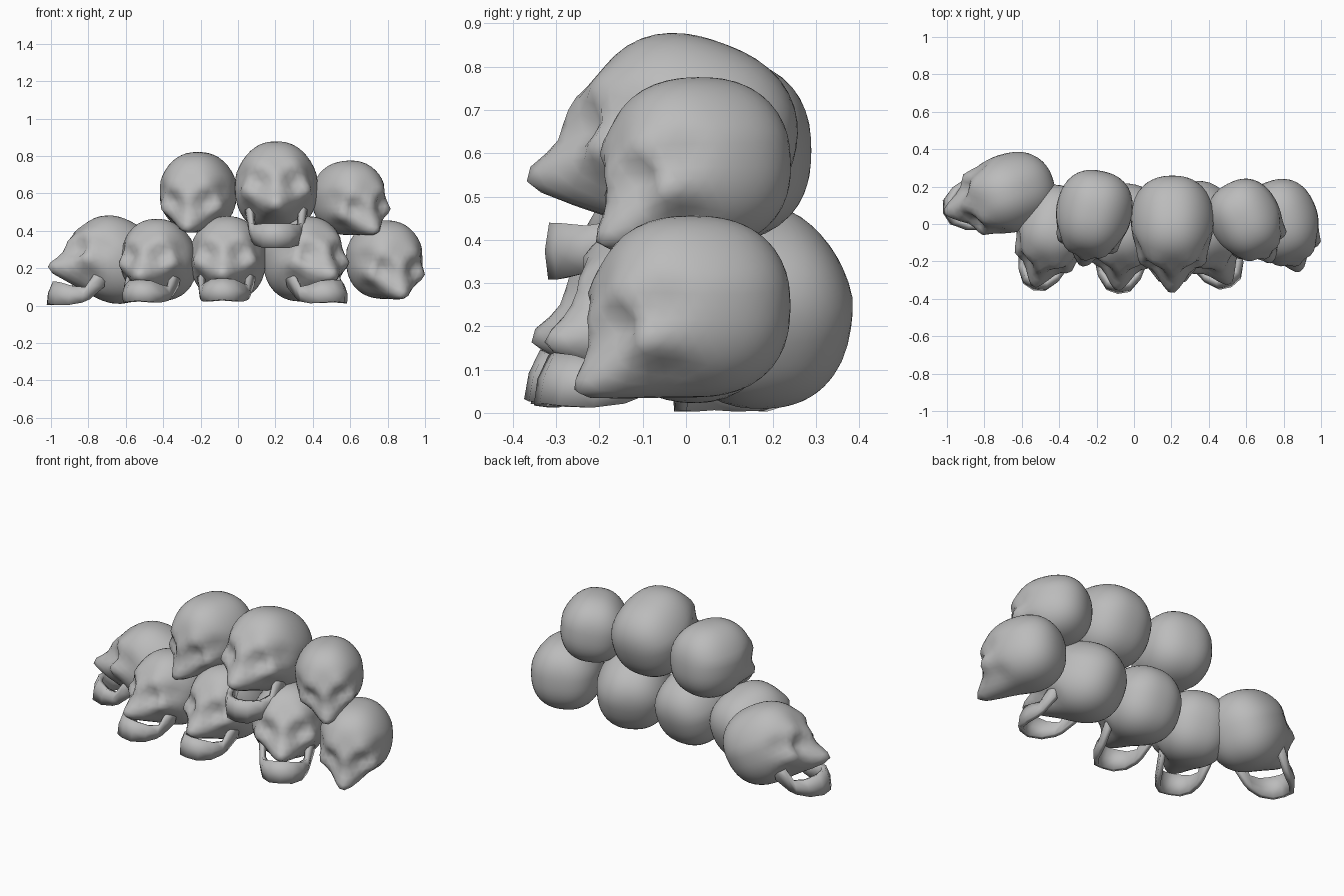
import bpy, bmesh, math
from mathutils import Vector, Matrix

if "Cube" in bpy.data.objects:
    bpy.data.objects.remove(bpy.data.objects["Cube"], do_unlink=True)

bone = bpy.data.materials.new("bone_grey")
bone.use_nodes = True
GREY = (0.5, 0.5, 0.5, 1)
bone.diffuse_color = GREY
bone.node_tree.nodes["Principled BSDF"].inputs["Base Color"].default_value = GREY

HALF = Vector((0.201, 0.225, 0.212))
HINGE = Vector((0, -0.05, -0.07))

# Sculpting pushes: centre, radius, offset (side ones are mirrored)
PUSHES = [
    ((0, -0.17, -0.17), 0.08, (0, -0.127, -0.04)),        # upper jaw
    ((0, -0.22, -0.03), 0.055, (0, -0.032, 0)),           # nose bridge
    ((0.08, -0.21, 0.03), 0.05, (0.01, -0.015, 0)),       # brow
    ((0.085, -0.22, -0.045), 0.04, (0, 0.04, 0)),         # eye socket
    ((0.15, -0.16, -0.09), 0.045, (0.02, -0.03, 0)),      # cheekbone
    ((0.18, -0.13, 0.01), 0.05, (-0.015, 0, 0)),          # temple
    ((0.14, -0.09, -0.18), 0.06, (-0.01, 0, 0.02)),       # under the cheek
]


def sculpt(co):
    """Boxy egg, narrower at the front, top and base, then pushed into a face."""
    n = sum(abs(c) ** 2.4 for c in co) ** (-1 / 2.4)
    v = Vector([c * n * h for c, h in zip(co, HALF)])
    v.x *= (1 - 0.3 * max(0, -v.y) - 0.2 * max(0, -v.z - 0.05)
            - 0.9 * max(0, v.z - 0.06))
    out = v.copy()
    for centre, radius, offset in PUSHES:
        for side in ((1, -1) if centre[0] else (1,)):
            flip = Vector((side, 1, 1))
            d = (v - Vector(centre) * flip).length / radius
            out += Vector(offset) * flip * math.exp(-d * d)
    out.z = max(out.z, -0.215)
    return out


def finish(name, bm, matrix, angle):
    mesh = bpy.data.meshes.new(name)
    bmesh.ops.recalc_face_normals(bm, faces=bm.faces)
    bm.to_mesh(mesh)
    bm.free()
    mesh.materials.append(bone)
    ob = bpy.data.objects.new(name, mesh)
    bpy.context.collection.objects.link(ob)
    ob.matrix_world = matrix
    bpy.ops.object.select_all(action='DESELECT')
    ob.select_set(True)
    bpy.context.view_layer.objects.active = ob
    bpy.ops.object.shade_smooth_by_angle(angle=math.radians(angle))
    return ob


def cranium(name, matrix):
    bm = bmesh.new()
    bmesh.ops.create_icosphere(bm, subdivisions=4, radius=1)
    for v in bm.verts:
        v.co = sculpt(v.co)
    finish(name, bm, matrix, 60)


# Lower jaw band from chin to hinge: x, y, top, bottom
JAW = [(0, -0.255, -0.205, -0.32), (0.055, -0.24, -0.205, -0.32),
       (0.095, -0.185, -0.21, -0.305), (0.113, -0.125, -0.2, -0.275),
       (0.12, -0.095, -0.11, -0.25), (0.135, -0.04, -0.06, -0.17)]


def jaw(name, matrix):
    bm = bmesh.new()
    path = [(-x, y, t, b) for x, y, t, b in JAW[:0:-1]] + JAW
    rows = []
    for x, y, top, bottom in path:
        mid = (top + bottom) / 2
        rows.append([bm.verts.new(p) for p in
                     ((x, y, top), (x * 1.06, y - 0.008, mid), (x, y, bottom))])
    for a, b in zip(rows, rows[1:]):
        for i in range(2):
            bm.faces.new((a[i], b[i], b[i + 1], a[i + 1]))
    ob = finish(name, bm, matrix, 50)
    solid = ob.modifiers.new("thickness", 'SOLIDIFY')
    solid.thickness = 0.028
    solid.offset = 0


def skull(name, loc, yaw, pitch, roll, scale, opening=None):
    """Positive yaw turns to the left, pitch lifts the face, opening drops the jaw."""
    turn = (Matrix.Rotation(math.radians(yaw), 4, 'Z')
            @ Matrix.Rotation(math.radians(-pitch), 4, 'X')
            @ Matrix.Rotation(math.radians(roll), 4, 'Y'))
    matrix = Matrix.Translation(loc) @ turn @ Matrix.Scale(scale, 4)
    cranium(name + "_cranium", matrix)
    if opening is not None:
        swing = (Matrix.Translation(HINGE)
                 @ Matrix.Rotation(math.radians(opening), 4, 'X')
                 @ Matrix.Translation(-HINGE))
        jaw(name + "_jaw", matrix @ swing)


# Bottom row, right to left
skull("lower_far_right", (-0.665, 0.165, 0.246), -73, 28, 0, 1.05, 13)
skull("lower_right", (-0.425, -0.02, 0.245), -19, 20, 0, 0.99, 2)
skull("lower_middle", (-0.055, -0.015, 0.255), -5, 20, 0, 1.01, 2)
skull("lower_left", (0.355, -0.01, 0.25), 27, 20, 0, 1.03, 2)
skull("lower_far_left", (0.787, 0.015, 0.246), 20, 0, 0, 0.99)
# Top row
skull("upper_right", (-0.215, 0.06, 0.607), -12, 0, 0, 1.01)
skull("upper_middle", (0.205, 0.005, 0.635), 0, 20, 0, 1.1, 19)
skull("upper_left", (0.597, 0.028, 0.577), 28, 0, -6, 0.935)
